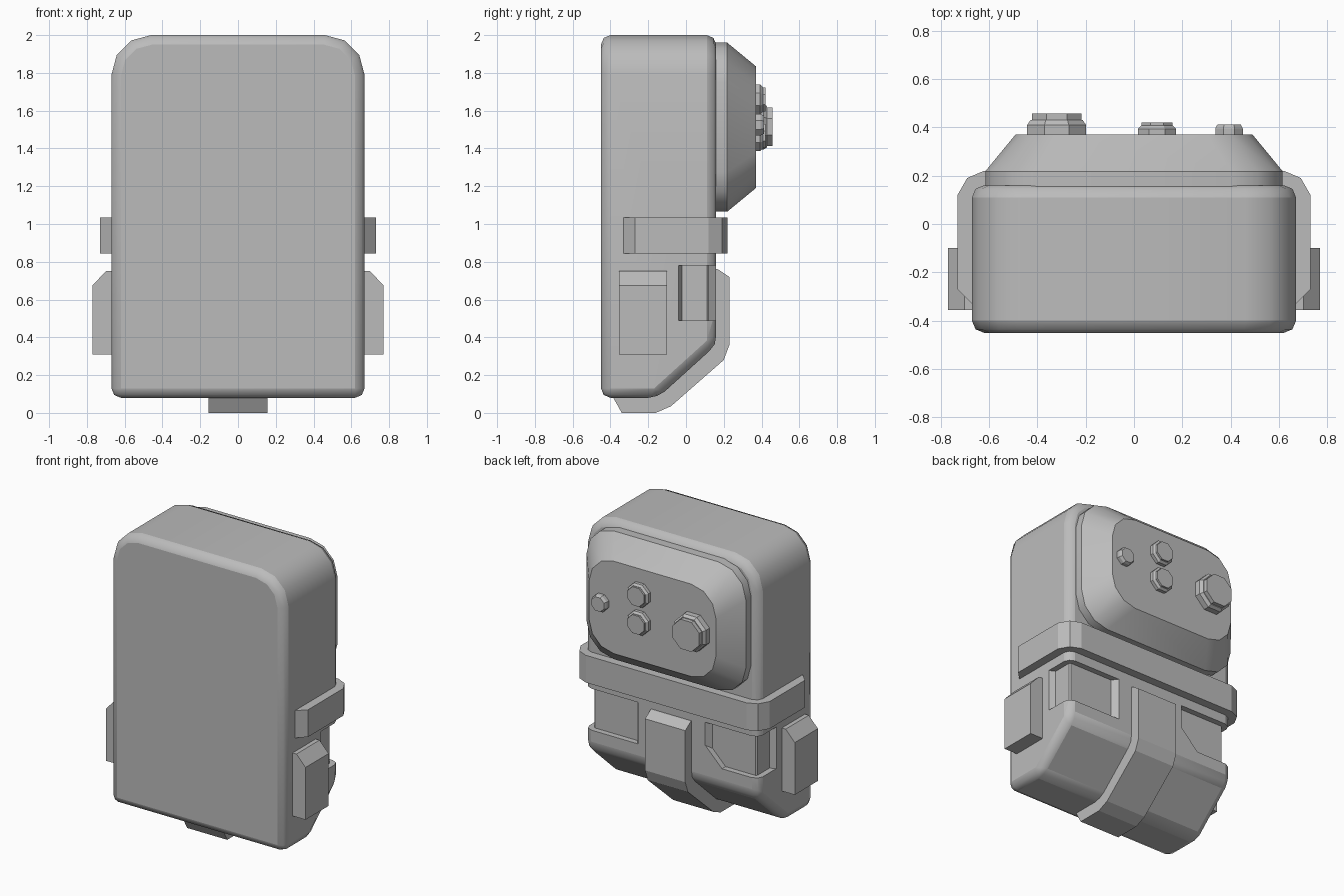
import bpy, bmesh, math
from mathutils import Vector

if "Cube" in bpy.data.objects:
    bpy.data.objects.remove(bpy.data.objects["Cube"])

grey = bpy.data.materials.new("plain grey")
grey.diffuse_color = (0.5, 0.5, 0.5, 1)
grey.use_nodes = True
grey.node_tree.nodes["Principled BSDF"].inputs["Base Color"].default_value = grey.diffuse_color


def finish(name, bm, bevel=0, smooth=True):
    bmesh.ops.recalc_face_normals(bm, faces=bm.faces)
    me = bpy.data.meshes.new(name)
    bm.to_mesh(me)
    bm.free()
    ob = bpy.data.objects.new(name, me)
    bpy.context.collection.objects.link(ob)
    me.materials.append(grey)
    if bevel:
        mod = ob.modifiers.new("bevel", 'BEVEL')
        mod.width, mod.segments = bevel, 2
        mod.limit_method, mod.angle_limit = 'ANGLE', math.radians(36)
    if smooth:
        bpy.ops.object.select_all(action='DESELECT')
        ob.select_set(True)
        bpy.context.view_layer.objects.active = ob
        bpy.ops.object.shade_smooth_by_angle(angle=math.radians(32))
    return ob


def prism(bm, pts, axis, a, b):
    """Extrude a 2D profile from a to b along an axis."""
    def place(p, t):
        c = list(p)
        c.insert(axis, t)
        return bm.verts.new(c)
    lo, hi = [place(p, a) for p in pts], [place(p, b) for p in pts]
    join(bm, [lo, hi])


def join(bm, rings):
    for r, s in zip(rings, rings[1:]):
        n = len(r)
        for i in range(n):
            bm.faces.new((r[i], r[(i + 1) % n], s[(i + 1) % n], s[i]))
    bm.faces.new(rings[0])
    bm.faces.new(rings[-1])


def rounded(hx, z0, z1, r, seg=3):
    """Rounded rectangle outline in x and z."""
    pts = []
    for cx, cz, a0 in ((hx - r, z1 - r, 0), (r - hx, z1 - r, 90),
                       (r - hx, z0 + r, 180), (hx - r, z0 + r, 270)):
        for i in range(seg + 1):
            a = math.radians(a0 + 90 * i / seg)
            pts.append((cx + r * math.cos(a), cz + r * math.sin(a)))
    return pts


# Case: round shoulders, sloped lower back edge, soft corners
bm = bmesh.new()
outline = [p for p in rounded(0.67, 0.08, 2.0, 0.21) if p[1] > 1]
prism(bm, outline + [(-0.67, 0.08), (0.67, 0.08)], 1, -0.45, 0.16)
cut = bmesh.ops.bisect_plane(bm, geom=bm.verts[:] + bm.edges[:] + bm.faces[:],
                             plane_co=(0, 0.16, 0.36), plane_no=(0, 0.67, -0.74),
                             clear_outer=True)
bmesh.ops.holes_fill(bm, edges=bm.edges[:], sides=0)
case = finish("case", bm, bevel=0.05)

# Recessed pockets that wrap the two lower back corners
for side in (1, -1):
    bm = bmesh.new()
    plan = [(0.26, 0.3), (0.26, 0.16), (0.29, 0.12), (0.62, 0.12),
            (0.63, 0.11), (0.63, -0.02), (0.67, -0.04), (0.8, -0.04), (0.8, 0.3)]
    prism(bm, [(x * side, y) for x, y in plan], 2, 0.49, 0.78)
    if side < 0:
        bmesh.ops.bisect_plane(bm, geom=bm.verts[:] + bm.edges[:] + bm.faces[:],
                               plane_co=(-0.26, 0, 0.62), plane_no=(1, 0, -1),
                               clear_outer=True)
        bmesh.ops.holes_fill(bm, edges=bm.edges[:], sides=0)
    cutter = finish("pocket_cutter", bm, smooth=False)
    cutter.hide_render = True
    cutter.hide_viewport = True
    mod = case.modifiers.new("pocket", 'BOOLEAN')
    mod.operation, mod.object, mod.solver = 'DIFFERENCE', cutter, 'EXACT'

# Belt band around the back and sides
bm = bmesh.new()
half = [(0.62, 0.22), (0.69, 0.19), (0.73, 0.12), (0.73, -0.27), (0.67, -0.33),
        (0.64, -0.33), (0.64, 0.11)]
prism(bm, half + [(-x, y) for x, y in reversed(half)], 2, 0.845, 1.035)
finish("belt_band", bm, smooth=False)

# Strap running down the back and under the case
bm = bmesh.new()
prism(bm, [(0.14, 0.765), (0.17, 0.76), (0.23, 0.72), (0.23, 0.36), (0.2, 0.28),
           (-0.08, 0.035), (-0.16, 0.0), (-0.34, 0.0), (-0.385, 0.08),
           (-0.36, 0.12), (-0.14, 0.12), (0.12, 0.36)], 0, -0.155, 0.155)
finish("centre_strap", bm, smooth=False)

# Side blocks
for side, name in ((1, "right_block"), (-1, "left_block")):
    bm = bmesh.new()
    prism(bm, [(side * x, z) for x, z in ((0.64, 0.31), (0.77, 0.31), (0.77, 0.675),
                                          (0.70, 0.75), (0.64, 0.75))], 1, -0.355, -0.10)
    finish(name, bm, smooth=False)

# Tapered back panel
bm = bmesh.new()
rings = []
for y, hx, z0, z1, r in ((0.14, 0.615, 1.065, 1.96, 0.21), (0.218, 0.615, 1.065, 1.96, 0.21),
                         (0.37, 0.49, 1.19, 1.835, 0.19)):
    rings.append([bm.verts.new((x, y, z)) for x, z in rounded(hx, z0, z1, r)])
join(bm, rings)
finish("back_panel", bm)


# Eight-sided knobs, each a stack of (radius, y) rings
def knob(name, x, z, steps):
    bm = bmesh.new()
    rings = []
    for r, y in steps:
        ring = []
        for i in range(8):
            a = math.radians(22.5 + 45 * i)
            ring.append(bm.verts.new((x + r * 1.08 * math.cos(a), y, z + r * 1.08 * math.sin(a))))
        rings.append(ring)
    join(bm, rings)
    finish(name, bm, smooth=False)


knob("large_knob", -0.32, 1.515, [(0.122, 0.36), (0.122, 0.41), (0.108, 0.43),
                                  (0.103, 0.43), (0.103, 0.458)])
for name, z in (("upper_knob", 1.66), ("lower_knob", 1.465)):
    knob(name, 0.095, z, [(0.079, 0.36), (0.079, 0.393), (0.066, 0.407),
                          (0.064, 0.407), (0.064, 0.42)])
knob("small_knob", 0.393, 1.525, [(0.057, 0.36), (0.057, 0.395), (0.048, 0.412)])
